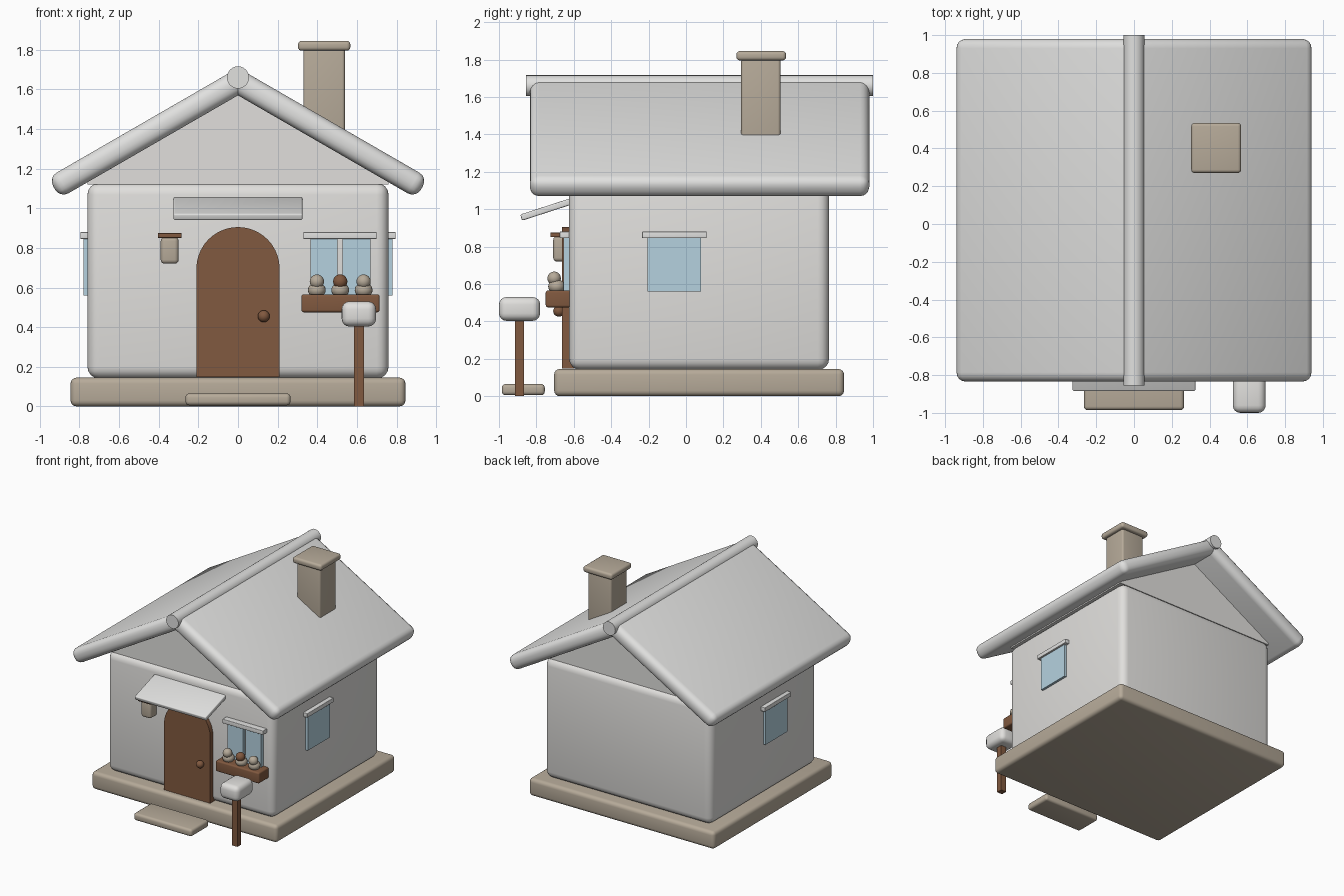
import bpy, bmesh, math
from mathutils import Vector, Matrix

if "Cube" in bpy.data.objects:
    bpy.data.objects.remove(bpy.data.objects["Cube"])


def material(name, rgb):
    m = bpy.data.materials.new(name)
    m.diffuse_color = (*rgb, 1)
    m.use_nodes = True
    m.node_tree.nodes["Principled BSDF"].inputs["Base Color"].default_value = m.diffuse_color
    return m


WALL = material("wall_white", (0.75, 0.74, 0.72))
ROOF = material("roof_white", (0.75, 0.75, 0.74))
STONE = material("stone_tan", (0.47, 0.405, 0.32))
WOOD = material("wood_brown", (0.22, 0.10, 0.05))
GLASS = material("glass_blue", (0.46, 0.64, 0.74))


def finish(name, bm, mat, bevel=0, segments=4):
    bmesh.ops.recalc_face_normals(bm, faces=bm.faces)
    if bevel:
        bmesh.ops.bevel(bm, geom=bm.edges[:], offset=bevel, segments=segments,
                        profile=0.5, affect='EDGES', clamp_overlap=True)
    me = bpy.data.meshes.new(name)
    bm.to_mesh(me)
    bm.free()
    me.materials.append(mat)
    ob = bpy.data.objects.new(name, me)
    bpy.context.collection.objects.link(ob)
    bpy.context.view_layer.objects.active = ob
    bpy.ops.object.select_all(action='DESELECT')
    ob.select_set(True)
    bpy.ops.object.shade_smooth_by_angle(angle=math.radians(35))
    return ob


def box(name, x, y, z, mat, bevel=0.0):
    """Rounded box given its (min, max) on each axis."""
    bm = bmesh.new()
    lo, hi = Vector((x[0], y[0], z[0])), Vector((x[1], y[1], z[1]))
    bmesh.ops.create_cube(bm, size=1, matrix=Matrix.Translation((lo + hi) / 2)
                          @ Matrix.Diagonal((*(hi - lo), 1)))
    return finish(name, bm, mat, bevel)


def prism(name, outline, y, mat, bevel=0.0):
    """Extrude an x/z outline along y."""
    bm = bmesh.new()
    face = bm.faces.new([bm.verts.new((px, y[0], pz)) for px, pz in outline])
    ext = bmesh.ops.extrude_face_region(bm, geom=[face])
    for v in ext["geom"]:
        if isinstance(v, bmesh.types.BMVert):
            v.co.y = y[1]
    return finish(name, bm, mat, bevel)


def ball(name, centre, r, mat, squash=1.0):
    bm = bmesh.new()
    bmesh.ops.create_uvsphere(bm, u_segments=20, v_segments=12, radius=r,
                              matrix=Matrix.Translation(centre)
                              @ Matrix.Diagonal((1, 1, squash, 1)))
    return finish(name, bm, mat)


# Foundation, step and walls
box("foundation", (-0.845, 0.845), (-0.705, 0.845), (0, 0.145), STONE, 0.03)
box("door_step", (-0.265, 0.265), (-0.985, -0.755), (0.005, 0.065), STONE, 0.02)
box("walls", (-0.76, 0.76), (-0.625, 0.765), (0.14, 1.128), WALL, 0.06)
prism("gable", [(-0.76, 1.12), (0.76, 1.12), (0.76, 1.14), (0, 1.58), (-0.76, 1.14)],
      (-0.60, 0.74), WALL)

# Two sloped roof slabs meeting at the ridge
SLOPE = math.radians(30)
for side, label in ((1, "right"), (-1, "left")):
    slab = box(f"roof_{label}", (-0.025, 1.072) if side > 0 else (-1.072, 0.025),
               (-0.835, 0.98), (-0.06, 0.06), ROOF, 0.05)
    slab.rotation_euler.y = side * SLOPE
    slab.location.z = 1.639

# Ridge pole
bm = bmesh.new()
bmesh.ops.create_cone(bm, cap_ends=True, segments=24, radius1=0.056, radius2=0.056,
                      depth=1.855, matrix=Matrix.Translation((0, 0.0725, 1.66))
                      @ Matrix.Rotation(math.pi / 2, 4, 'X'))
finish("roof_ridge", bm, ROOF)

# Chimney
box("chimney", (0.33, 0.54), (0.295, 0.505), (1.3, 1.805), STONE, 0.015)
box("chimney_cap", (0.303, 0.567), (0.27, 0.535), (1.795, 1.845), STONE, 0.018)

# Arched door and knob
arch = [(0.21 * math.cos(math.pi * i / 20), 0.695 + 0.21 * math.sin(math.pi * i / 20))
        for i in range(21)]
prism("door", [(-0.21, 0.148), (0.21, 0.148)] + arch, (-0.662, -0.60), WOOD)
ball("door_knob", (0.13, -0.68, 0.455), 0.03, WOOD)

# Sloped awning above the door
awning = box("awning", (-0.325, 0.325), (-0.14, 0.14), (-0.017, 0.017), ROOF, 0.008)
awning.rotation_euler.x = math.radians(18)
awning.location = (0, -0.748, 0.998)

# Wall lamp
box("lamp", (-0.39, -0.30), (-0.71, -0.615), (0.72, 0.855), STONE, 0.02)
box("lamp_cap", (-0.405, -0.285), (-0.725, -0.61), (0.85, 0.875), WOOD, 0.004)

# Front window
for x0, x1, label in ((0.365, 0.502, "left"), (0.528, 0.67, "right")):
    box(f"front_pane_{label}", (x0, x1), (-0.655, -0.61), (0.555, 0.85), GLASS)
box("front_lintel", (0.33, 0.70), (-0.675, -0.61), (0.845, 0.88), ROOF, 0.004)

# Side windows
for side, label in ((1, "right"), (-1, "left")):
    box(f"side_pane_{label}", sorted((side * 0.745, side * 0.78)), (-0.205, 0.08),
        (0.56, 0.85), GLASS)
    box(f"side_lintel_{label}", sorted((side * 0.745, side * 0.796)), (-0.235, 0.11),
        (0.845, 0.88), ROOF, 0.004)

# Flower box with three plants
box("flower_box", (0.32, 0.715), (-0.75, -0.615), (0.475, 0.565), WOOD, 0.012)
for i, mat in enumerate((STONE, WOOD, STONE)):
    x = 0.398 + 0.118 * i
    ball(f"plant_{i + 1}", (x, -0.692, 0.587), 0.045, STONE, 0.85)
    ball(f"blossom_{i + 1}", (x, -0.705, 0.63), 0.036, mat)

# Mailbox on a post
box("mailbox_post", (0.585, 0.635), (-0.915, -0.865), (0, 0.42), WOOD)
box("mailbox", (0.523, 0.697), (-1.0, -0.78), (0.403, 0.53), WALL, 0.04)
